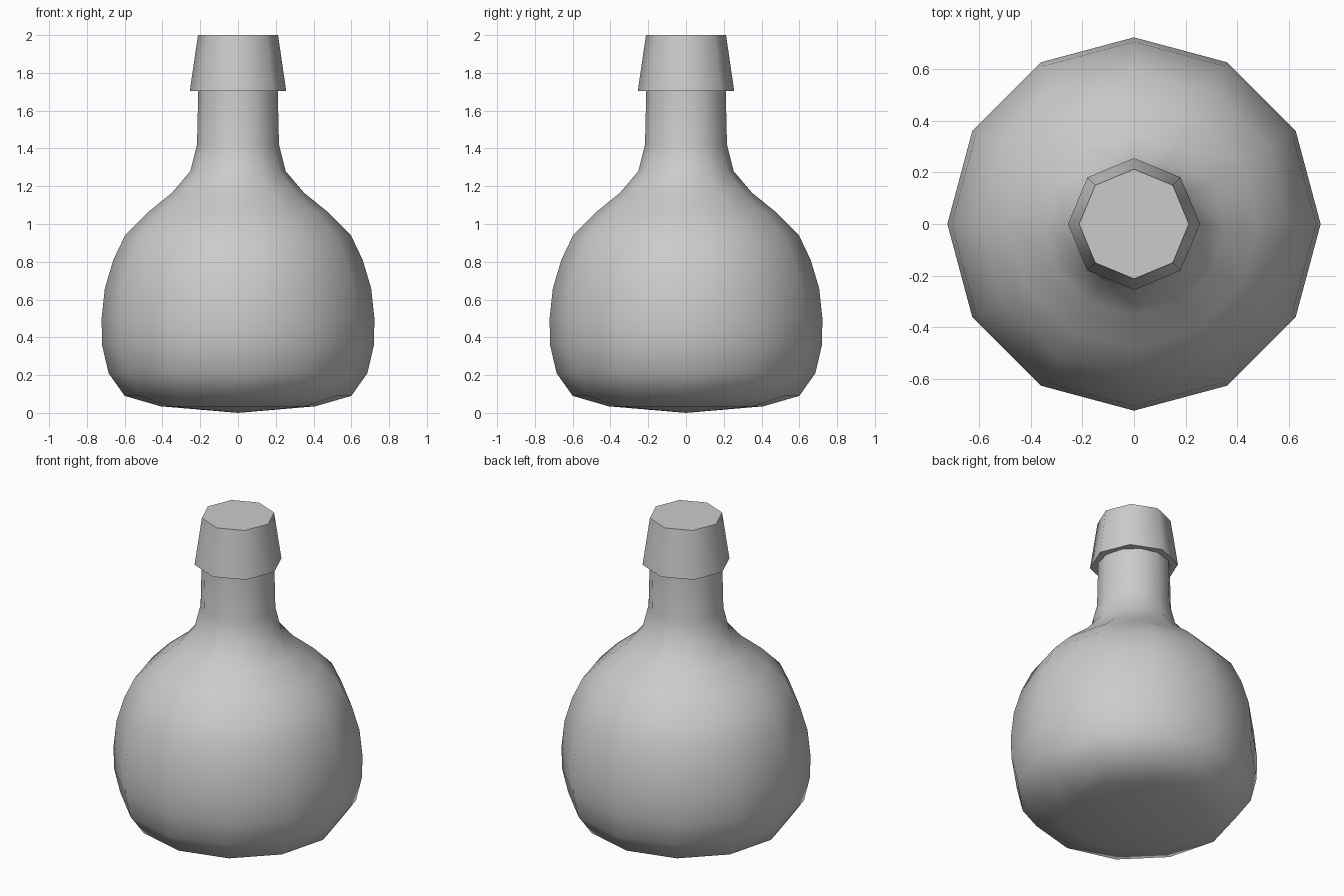
import bpy, bmesh, math

if "Cube" in bpy.data.objects:
    bpy.data.objects.remove(bpy.data.objects["Cube"])

grey = bpy.data.materials.new("light grey")
grey.diffuse_color = (0.6, 0.6, 0.6, 1)
grey.use_nodes = True
grey.node_tree.nodes["Principled BSDF"].inputs["Base Color"].default_value = grey.diffuse_color


def lathe(name, profile, sides, angle):
    """Spin (radius, z) points round z; a zero radius closes with a fan."""
    bm = bmesh.new()
    rings = []
    for r, z in profile:
        if r == 0:
            rings.append([bm.verts.new((0, 0, z))] * sides)
        else:
            rings.append([bm.verts.new((r * math.cos(2 * math.pi * i / sides),
                                        r * math.sin(2 * math.pi * i / sides), z))
                          for i in range(sides)])
    for a, b in zip(rings, rings[1:]):
        for i in range(sides):
            j = (i + 1) % sides
            corners = list(dict.fromkeys((a[i], a[j], b[j], b[i])))
            bm.faces.new(corners)
    if profile[0][0] > 0:
        bm.faces.new(rings[0][::-1])
    if profile[-1][0] > 0:
        bm.faces.new(rings[-1])
    bmesh.ops.recalc_face_normals(bm, faces=bm.faces)
    mesh = bpy.data.meshes.new(name)
    bm.to_mesh(mesh)
    bm.free()
    mesh.materials.append(grey)
    obj = bpy.data.objects.new(name, mesh)
    bpy.context.collection.objects.link(obj)
    bpy.ops.object.select_all(action='DESELECT')
    obj.select_set(True)
    bpy.context.view_layer.objects.active = obj
    bpy.ops.object.shade_smooth_by_angle(angle=math.radians(angle))
    return obj


# Round flask body running up into the neck
lathe("flask_body", [(0, 0), (0.41, 0.035), (0.6, 0.09), (0.685, 0.21), (0.72, 0.36),
                     (0.722, 0.5), (0.705, 0.66), (0.66, 0.81), (0.598, 0.94),
                     (0.48, 1.06), (0.35, 1.165), (0.252, 1.28), (0.217, 1.42),
                     (0.21, 1.72)], 12, 50)

# Eight-sided tapered stopper over the neck
lathe("stopper", [(0.255, 1.705), (0.212, 2.0)], 8, 50)
